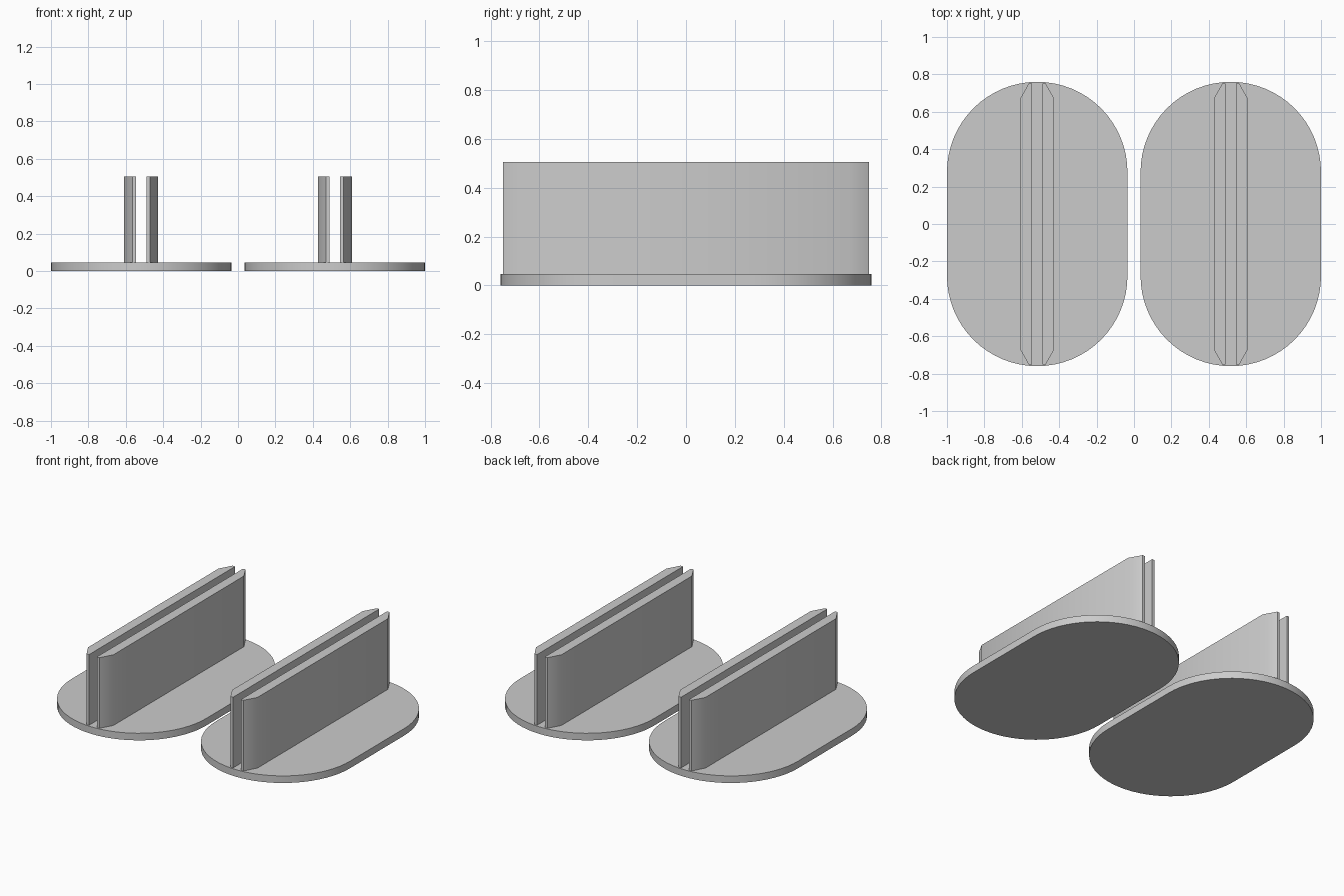
import bpy, bmesh, math

if "Cube" in bpy.data.objects:
    bpy.data.objects.remove(bpy.data.objects["Cube"])

grey = bpy.data.materials.new("light_grey")
grey.diffuse_color = (0.6, 0.6, 0.6, 1)
grey.use_nodes = True
grey.node_tree.nodes["Principled BSDF"].inputs["Base Color"].default_value = grey.diffuse_color


def extrude_outline(name, pts, z0, z1, angle):
    """Solid prism from a counter-clockwise outline, smooth below the angle."""
    bm = bmesh.new()
    low = [bm.verts.new((x, y, z0)) for x, y in pts]
    high = [bm.verts.new((x, y, z1)) for x, y in pts]
    bm.faces.new(low[::-1])
    bm.faces.new(high)
    n = len(pts)
    for i in range(n):
        j = (i + 1) % n
        bm.faces.new((low[i], low[j], high[j], high[i]))
    bmesh.ops.recalc_face_normals(bm, faces=bm.faces)
    mesh = bpy.data.meshes.new(name)
    bm.to_mesh(mesh)
    bm.free()
    mesh.materials.append(grey)
    obj = bpy.data.objects.new(name, mesh)
    bpy.context.collection.objects.link(obj)
    bpy.ops.object.select_all(action='DESELECT')
    obj.select_set(True)
    bpy.context.view_layer.objects.active = obj
    bpy.ops.object.shade_smooth_by_angle(angle=math.radians(angle))
    return obj


R, STRAIGHT, SEG = 0.4825, 0.2775, 32
PLATE_TOP, FIN_TOP = 0.046, 0.505

for side, cx in (("left", -0.5175), ("right", 0.5175)):
    # Rounded base plate: two half circles joined by straight sides
    outline = []
    for start, cy in ((0, STRAIGHT), (math.pi, -STRAIGHT)):
        for i in range(SEG + 1):
            a = start + math.pi * i / SEG
            outline.append((cx + R * math.cos(a), cy + R * math.sin(a)))
    extrude_outline(side + "_base_plate", outline, 0, PLATE_TOP, 30)

    # Pair of upright fins with chamfered outer ends
    for label, s in (("outer" if cx > 0 else "inner", 1),
                     ("inner" if cx > 0 else "outer", -1)):
        half = [(0.028, -0.75), (0.046, -0.75), (0.091, -0.67)]
        profile = half + [(x, -y) for x, y in reversed(half)]
        extrude_outline(f"{side}_{label}_fin",
                        [(cx + s * x, y) for x, y in profile],
                        PLATE_TOP, FIN_TOP, 35)
